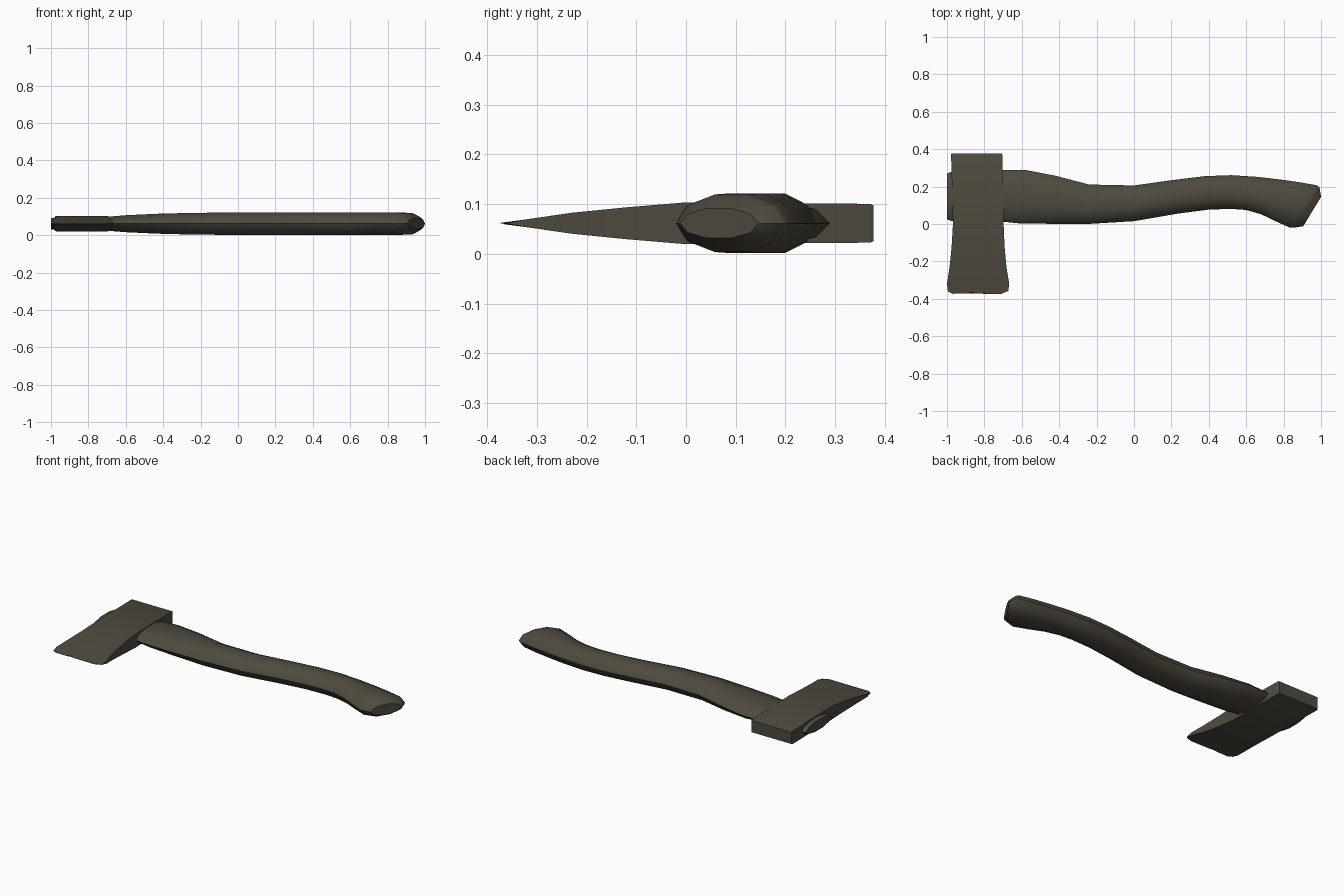
import bpy, bmesh, math

if "Cube" in bpy.data.objects:
    bpy.data.objects.remove(bpy.data.objects["Cube"])

ZC = 0.0615  # height of the centre plane

mat = bpy.data.materials.new("dark_olive_brown")
mat.diffuse_color = (0.078, 0.069, 0.049, 1)
mat.use_nodes = True
mat.node_tree.nodes["Principled BSDF"].inputs["Base Color"].default_value = mat.diffuse_color


def make_loft(name, rings, angle):
    """Skin closed rings of equal length and cap both ends."""
    bm = bmesh.new()
    vs = [[bm.verts.new(p) for p in r] for r in rings]
    n = len(vs[0])
    for a, b in zip(vs, vs[1:]):
        for i in range(n):
            j = (i + 1) % n
            bm.faces.new((a[i], a[j], b[j], b[i]))
    bm.faces.new(vs[0])
    bm.faces.new(vs[-1])
    bmesh.ops.remove_doubles(bm, verts=bm.verts, dist=0.0001)
    bmesh.ops.recalc_face_normals(bm, faces=bm.faces)
    me = bpy.data.meshes.new(name)
    bm.to_mesh(me)
    bm.free()
    me.materials.append(mat)
    ob = bpy.data.objects.new(name, me)
    bpy.context.collection.objects.link(ob)
    bpy.ops.object.select_all(action='DESELECT')
    ob.select_set(True)
    bpy.context.view_layer.objects.active = ob
    bpy.ops.object.shade_smooth_by_angle(angle=math.radians(angle))
    return ob


# Handle: lower edge (x, y), upper edge (x, y), half thickness
stations = [
    (-1.00, 0.025, -1.00, 0.27, 0.030),
    (-0.97, 0.015, -0.97, 0.28, 0.034),
    (-0.70, 0.012, -0.70, 0.288, 0.037),
    (-0.62, 0.004, -0.58, 0.289, 0.045),
    (-0.45, 0.001, -0.42, 0.258, 0.053),
    (-0.25, 0.000, -0.24, 0.211, 0.058),
    (0.00, 0.015, 0.00, 0.206, 0.060),
    (0.23, 0.055, 0.20, 0.234, 0.060),
    (0.40, 0.077, 0.38, 0.256, 0.060),
    (0.52, 0.081, 0.52, 0.261, 0.060),
    (0.60, 0.075, 0.66, 0.252, 0.060),
    (0.68, 0.052, 0.78, 0.238, 0.060),
    (0.75, 0.018, 0.88, 0.224, 0.060),
    (0.835, -0.020, 0.978, 0.207, 0.058),
    (0.865, -0.018, 0.992, 0.196, 0.050),
    (0.905, -0.012, 1.00, 0.145, 0.030),
]
SIDES = 10
rings = []
for x0, y0, x1, y1, hz in stations:
    ring = []
    for i in range(SIDES):
        a = 2 * math.pi * i / SIDES
        t = 0.5 + 0.5 * math.cos(a)
        ring.append((x0 + (x1 - x0) * t, y0 + (y1 - y0) * t,
                     ZC + hz * math.sin(a) / math.sin(math.radians(72))))
    rings.append(ring)
make_loft("handle", rings, 45)

# Axe head: sections from poll to blade (y, x left, x right, half thickness)
sections = [
    (0.377, -0.976, -0.707, 0.036),
    (0.370, -0.978, -0.704, 0.039),
    (0.000, -0.968, -0.697, 0.042),
    (-0.120, -0.975, -0.692, 0.032),
    (-0.230, -0.986, -0.682, 0.021),
    (-0.320, -1.000, -0.667, 0.008),
]
columns = [0, 0.08, 0.33, 0.39, 0.45, 0.88, 1]
edge_y = [-0.360, -0.373, -0.372, -0.362, -0.372, -0.374, -0.358]


def head_ring(ys, xl, xr, hz):
    side = [(xl + (xr - xl) * c, y) for c, y in zip(columns, ys)]
    return ([(x, y, ZC + hz) for x, y in side] +
            [(x, y, ZC - hz) for x, y in reversed(side)])


rings = [head_ring([y] * len(columns), xl, xr, hz) for y, xl, xr, hz in sections]
# Slightly chipped cutting edge
rings.append(head_ring(edge_y, -0.995, -0.672, 0.0008))
make_loft("axe_head", rings, 25)
